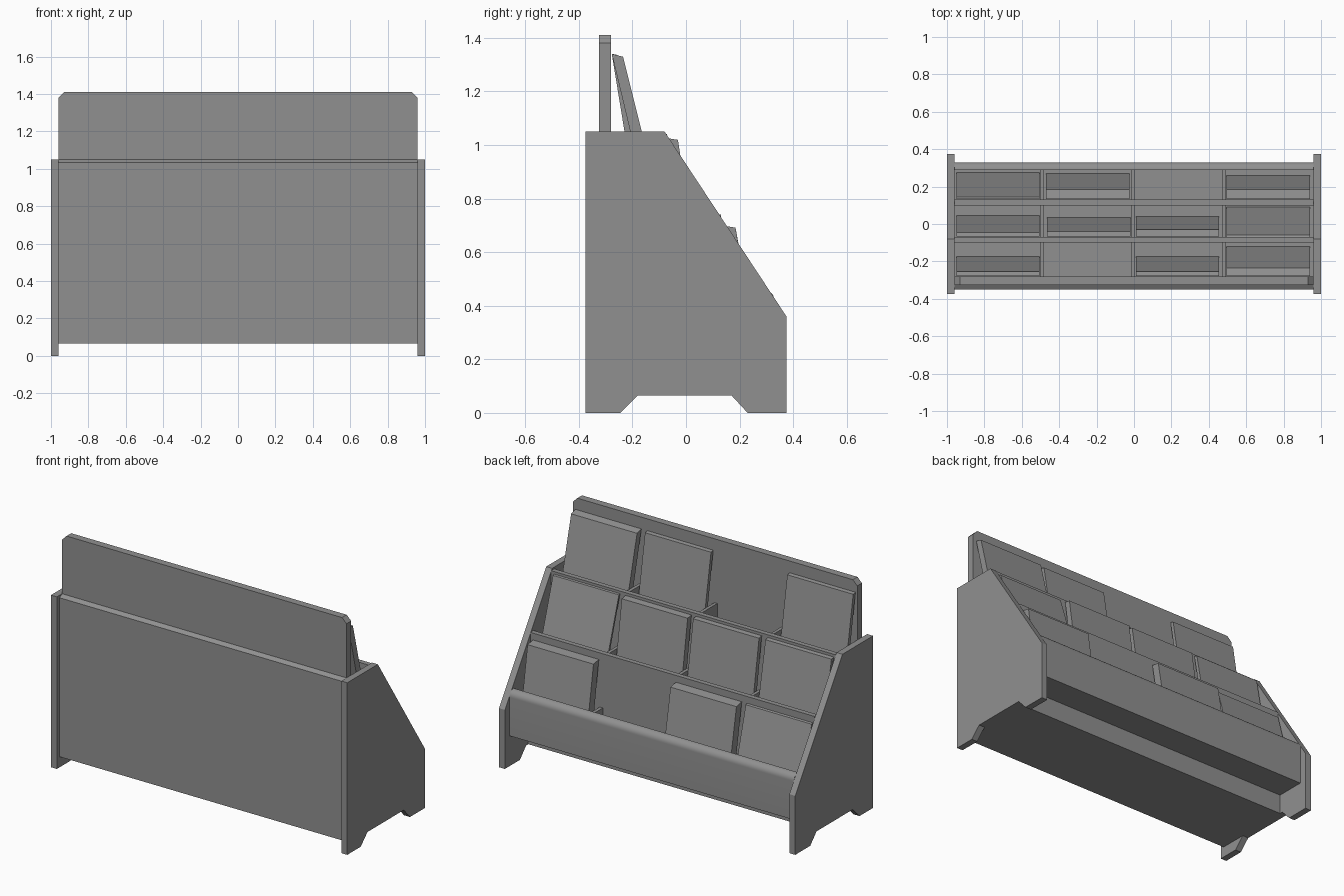
import bpy, bmesh, math

old = bpy.data.objects.get("Cube")
if old:
    bpy.data.objects.remove(old, do_unlink=True)

grey = bpy.data.materials.new("plain grey")
grey.use_nodes = True
colour = (0.28, 0.28, 0.28, 1)
grey.diffuse_color = colour
grey.node_tree.nodes["Principled BSDF"].inputs["Base Color"].default_value = colour


def prism(name, profile, start, end, axis="x"):
    """Extrude a closed 2D profile: (y, z) along x, or (x, z) along y."""
    bm = bmesh.new()
    if axis == "x":
        verts = [bm.verts.new((start, a, b)) for a, b in profile]
        step = (end - start, 0, 0)
    else:
        verts = [bm.verts.new((a, start, b)) for a, b in profile]
        step = (0, end - start, 0)
    face = bm.faces.new(verts)
    result = bmesh.ops.extrude_face_region(bm, geom=[face], use_keep_orig=True)
    moved = [g for g in result["geom"] if isinstance(g, bmesh.types.BMVert)]
    bmesh.ops.translate(bm, verts=moved, vec=step)
    bmesh.ops.recalc_face_normals(bm, faces=bm.faces)
    mesh = bpy.data.meshes.new(name)
    bm.to_mesh(mesh)
    bm.free()
    mesh.materials.append(grey)
    obj = bpy.data.objects.new(name, mesh)
    bpy.context.collection.objects.link(obj)
    return obj


def rect(a0, a1, b0, b1):
    return [(a0, b0), (a1, b0), (a1, b1), (a0, b1)]


W = 0.96  # half width between the side panels

# Side panels with sloped front and notched feet
side = [(-0.375, 0), (-0.375, 1.05), (-0.08, 1.05), (0.375, 0.36), (0.375, 0),
        (0.23, 0), (0.17, 0.065), (-0.18, 0.065), (-0.245, 0)]
prism("left_side_panel", side, W, 1)
prism("right_side_panel", side, -1, -W)

# Back boards: lower sheet and taller header with clipped corners
prism("lower_back_board", [(-0.35, 0.065), (-0.35, 1.035), (-0.325, 1.05), (-0.325, 0.065)], -W, W)
prism("header_board", [(-W, 0.23), (W, 0.23), (W, 1.38), (W - 0.03, 1.41),
                       (0.03 - W, 1.41), (-W, 1.38)], -0.325, -0.28, "y")

# Base and recessed kick board
prism("base", rect(-0.325, 0.15, 0.065, 0.19), -W, W)

# Rounded front lip
lip = [(0.29, 0.185), (0.33, 0.185)]
for i in range(9):
    t = math.radians(90 * i / 8)
    lip.append((0.29 + 0.04 * math.cos(t), 0.42 + 0.04 * math.sin(t)))
lip_obj = prism("front_lip", lip, -W, W)
bpy.ops.object.select_all(action="DESELECT")
lip_obj.select_set(True)
bpy.context.view_layer.objects.active = lip_obj
bpy.ops.object.shade_smooth_by_angle(angle=math.radians(30))

# Tiers: back y, front y, floor z, divider top z
tiers = {
    "bottom": (0.13, 0.29, 0.23, 0.41),
    "middle": (-0.07, 0.10, 0.555, 0.72),
    "top": (-0.28, -0.10, 0.87, 1.02),
}
for tier, (back, front, floor, top) in tiers.items():
    prism(tier + "_shelf", rect(back, front, floor - 0.045, floor), -W, W)
    for n, x in enumerate((-0.49, -0.005, 0.48)):
        prism(f"{tier}_divider_{n + 1}", rect(back, front, floor, top), x - 0.01, x + 0.01)

# Risers between tiers
prism("lower_riser", rect(0.10, 0.13, 0.185, 0.74), -W, W)
prism("upper_riser", rect(-0.10, -0.07, 0.51, 1.04), -W, W)

# Leaning books: tier, left edge x, front y at top, front y at floor
books = [
    ("bottom", -0.95, 0.145, 0.275), ("bottom", -0.47, 0.185, 0.27), ("bottom", 0.495, 0.185, 0.26),
    ("middle", -0.95, -0.045, 0.045), ("middle", -0.465, -0.04, 0.035),
    ("middle", 0.01, -0.03, 0.04), ("middle", 0.495, -0.06, 0.09),
    ("top", -0.95, -0.255, -0.175), ("top", 0.01, -0.255, -0.175), ("top", 0.495, -0.235, -0.12),
]
for n, (tier, x, top_y, foot_y) in enumerate(books):
    back, _, floor, _ = tiers[tier]
    height = 0.47
    thick = max(top_y - back, 0.015)
    lean = (foot_y - top_y) / height
    drop = thick * lean
    profile = [(foot_y - thick, floor), (foot_y, floor),
               (top_y, floor + height - drop), (top_y - thick + 0.003, floor + height)]
    prism(f"book_{n + 1}", profile, x, x + 0.445)
